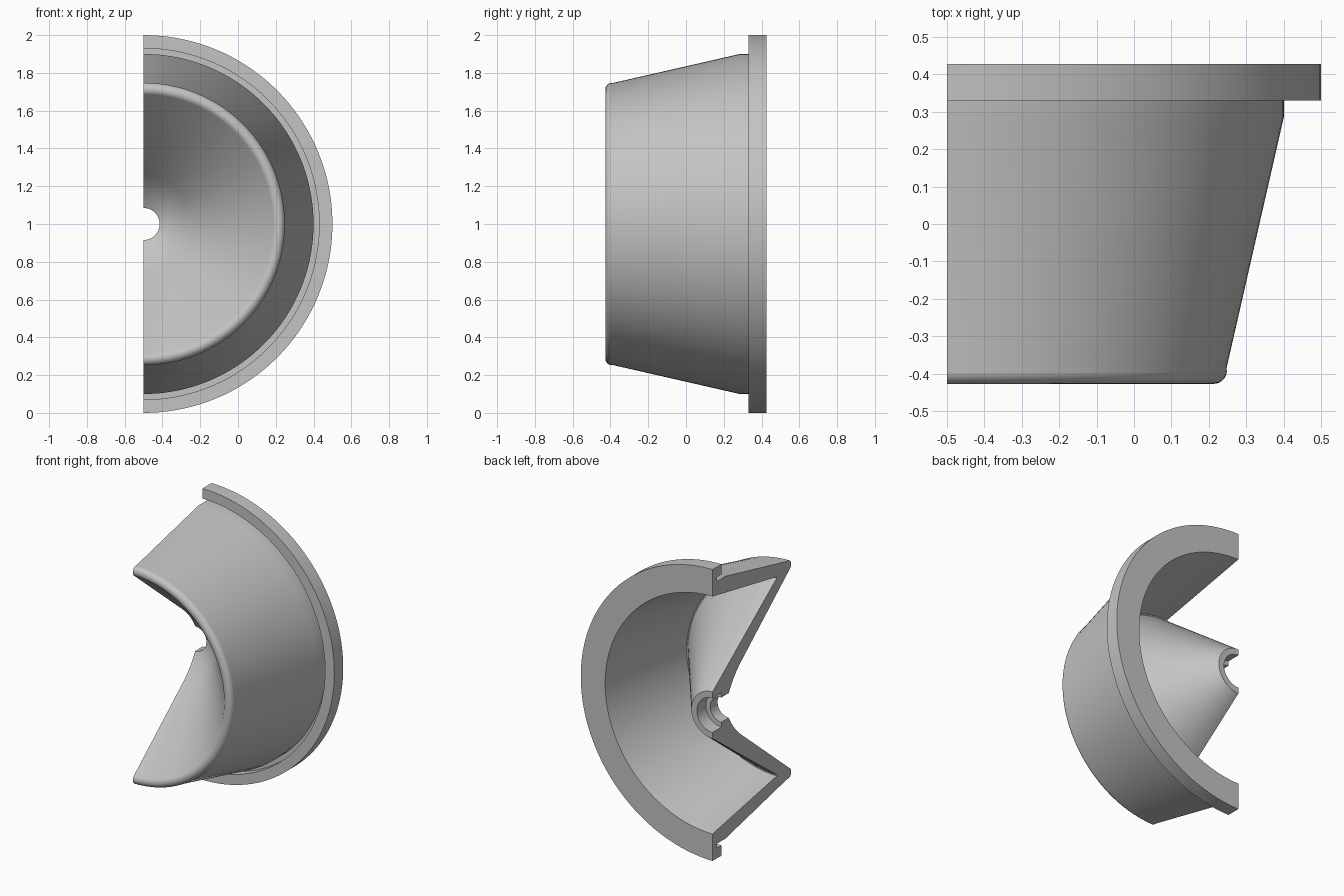
import bpy
import bmesh
from math import cos, sin, pi, radians
from mathutils import Vector

cube = bpy.data.objects.get("Cube")
if cube:
    bpy.data.objects.remove(cube, do_unlink=True)

grey = bpy.data.materials.new("plain grey")
grey.use_nodes = True
colour = (0.55, 0.55, 0.55, 1)
grey.diffuse_color = colour
grey.node_tree.nodes["Principled BSDF"].inputs["Base Color"].default_value = colour


def arc(r, y, radius, start, end, steps):
    """Points of a rounded edge, as (distance from axis, y)."""
    angles = [radians(start + (end - start) * i / steps) for i in range(steps + 1)]
    return [(r + radius * cos(a), y - radius * sin(a)) for a in angles]


def half_turned(name, profile, centre, segments):
    """Turn a closed profile half way round the y axis and cap both cut ends."""
    bm = bmesh.new()
    verts = [bm.verts.new(centre + Vector((0, y, r))) for r, y in profile]
    edges = [bm.edges.new((a, b)) for a, b in zip(verts, verts[1:] + verts[:1])]
    result = bmesh.ops.spin(bm, geom=verts + edges, cent=centre, axis=(0, 1, 0),
                            angle=pi, steps=segments)
    last = [e for e in result["geom_last"] if isinstance(e, bmesh.types.BMEdge)]
    bmesh.ops.contextual_create(bm, geom=edges)
    bmesh.ops.contextual_create(bm, geom=last)
    bmesh.ops.recalc_face_normals(bm, faces=bm.faces)
    mesh = bpy.data.meshes.new(name)
    bm.to_mesh(mesh)
    bm.free()
    mesh.materials.append(grey)
    obj = bpy.data.objects.new(name, mesh)
    bpy.context.collection.objects.link(obj)
    bpy.ops.object.select_all(action="DESELECT")
    obj.select_set(True)
    bpy.context.view_layer.objects.active = obj
    bpy.ops.object.shade_smooth_by_angle(angle=radians(30))
    return obj


# Flange with a relief groove beside the wall
flange = [(0.815, 0.427), (1, 0.427), (1, 0.33), (0.93, 0.33), (0.93, 0.38), (0.90, 0.38)]
# Tapered outer wall and rounded front lip
wall = [(0.90, 0.285)] + arc(0.713, -0.392, 0.035, -12, 140, 10)
# Funnel with a rounded bottom
funnel = [(0.26, 0.105), (0.23, 0.14), (0.20, 0.17), (0.165, 0.20), (0.125, 0.227), (0.085, 0.25)]
# Hub with a through hole and counterbore
hub = [(0.085, 0.33), (0.118, 0.33), (0.118, 0.427), (0.16, 0.427)]
# Inner corner where the funnel back meets the wall
pocket = [(0.675, -0.27), (0.683, -0.27)]

half_turned("half_funnel_housing", flange + wall + funnel + hub + pocket,
            Vector((-0.5, 0, 1)), 72)
